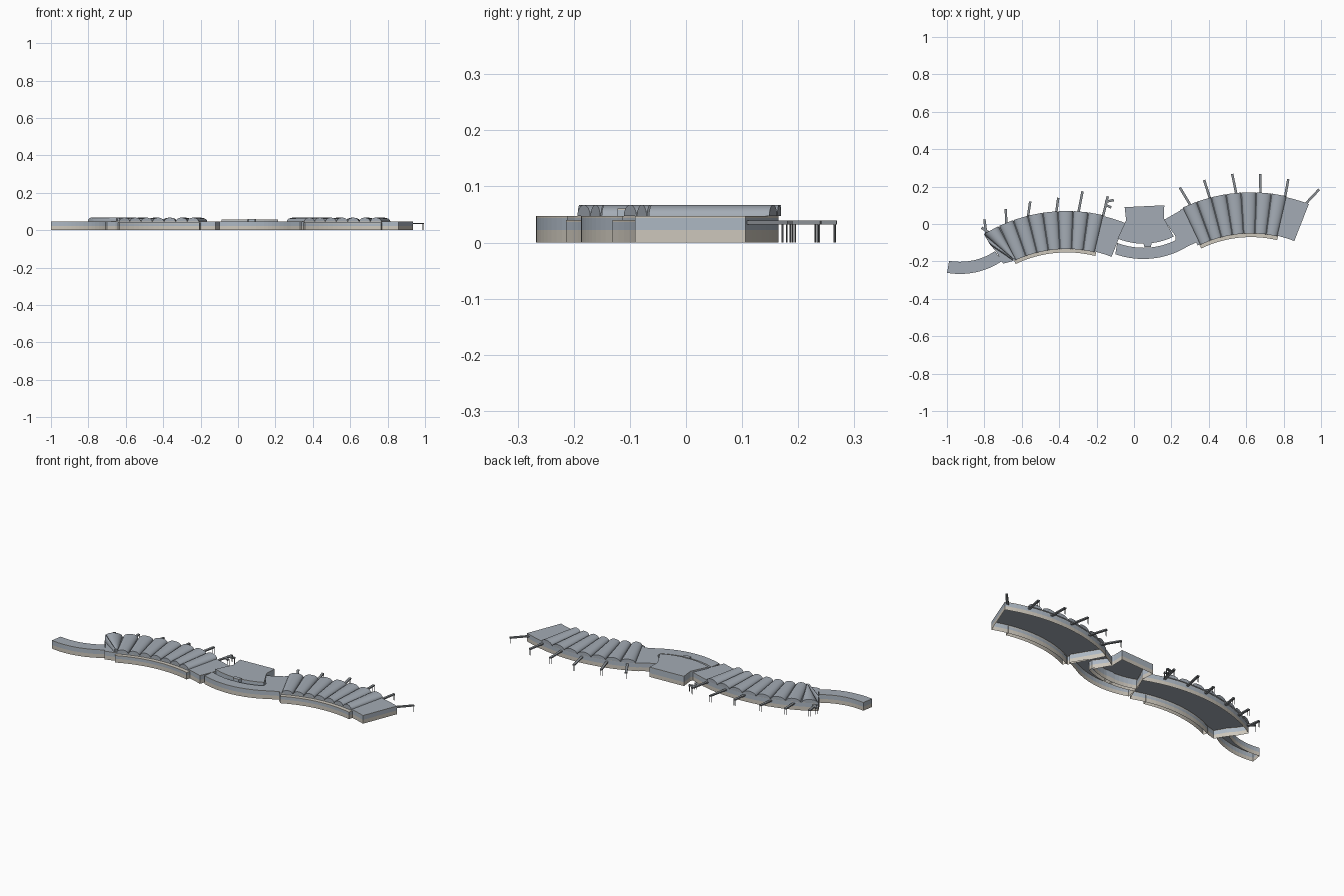
import bpy, bmesh, math
from mathutils import Vector

old = bpy.data.objects.get("Cube")
if old:
    bpy.data.objects.remove(old, do_unlink=True)


def material(name, rgb):
    m = bpy.data.materials.new(name)
    m.use_nodes = True
    m.diffuse_color = (*rgb, 1)
    m.node_tree.nodes["Principled BSDF"].inputs["Base Color"].default_value = (*rgb, 1)
    return m


ROOF = material("roof grey", (0.37, 0.41, 0.46))
STONE = material("pale stone", (0.61, 0.57, 0.50))
GLASS = material("window grey", (0.42, 0.48, 0.55))
TUNNEL = material("bridge grey", (0.26, 0.28, 0.30))
STEEL = material("dark steel", (0.15, 0.16, 0.17))
EAVES = 0.047


def finish(name, bm, mats):
    me = bpy.data.meshes.new(name)
    bm.to_mesh(me)
    bm.free()
    for m in mats:
        me.materials.append(m)
    ob = bpy.data.objects.new(name, me)
    bpy.context.collection.objects.link(ob)
    return ob


def arc(centre, r, a0, a1, n=16, side=1):
    """Points on an arc; angles in degrees from +y (side 1) or -y (side -1)."""
    pts = []
    for i in range(n + 1):
        a = math.radians(a0 + (a1 - a0) * i / n)
        pts.append((centre[0] + r * math.sin(a), centre[1] + side * r * math.cos(a)))
    return pts


def block(name, outline, top=EAVES, cap=0):
    """Open-bottomed building: stone base, window band, stone trim, flat top."""
    area = sum(p[0] * q[1] - q[0] * p[1] for p, q in zip(outline, outline[1:] + outline[:1]))
    if area < 0:
        outline = outline[::-1]
    bm = bmesh.new()
    levels = (0, 0.022, top - 0.003, top)
    rings = [[bm.verts.new((x, y, z)) for x, y in outline] for z in levels]
    n = len(outline)
    for low, high, kind in zip(rings, rings[1:], (1, 2, 1)):
        for i in range(n):
            j = (i + 1) % n
            bm.faces.new((low[i], low[j], high[j], high[i])).material_index = kind
    bm.faces.new(rings[-1]).material_index = cap
    return finish(name, bm, (ROOF, STONE, GLASS))


def vault(name, in0, in1, out0, out1, rise=0.02, n=12):
    """Barrel roof between two inner and two outer corners."""
    bm = bmesh.new()
    ends = []
    for p, q in ((in0, in1), (out0, out1)):
        p, q = Vector(p), Vector(q)
        ring = []
        for i in range(n + 1):
            t = math.pi * i / n
            c = p.lerp(q, (1 - math.cos(t)) / 2)
            ring.append(bm.verts.new((c.x, c.y, EAVES + rise * math.sin(t))))
        ends.append(ring)
    a, b = ends
    for i in range(n):
        bm.faces.new((a[i], a[i + 1], b[i + 1], b[i]))
    bm.faces.new(a)
    bm.faces.new(b)
    bmesh.ops.recalc_face_normals(bm, faces=bm.faces)
    ob = finish(name, bm, (ROOF,))
    bpy.ops.object.select_all(action='DESELECT')
    ob.select_set(True)
    bpy.context.view_layer.objects.active = ob
    bpy.ops.object.shade_smooth_by_angle(angle=math.radians(40))


def bar(bm, p, q, width, z0, z1, kind=0):
    """Box running from p to q in plan."""
    p, q = Vector(p), Vector(q)
    d = (q - p).normalized() * width / 2
    s = Vector((-d.y, d.x))
    corners = (p - s, q - s, q + s, p + s)
    lo = [bm.verts.new((c.x, c.y, z0)) for c in corners]
    hi = [bm.verts.new((c.x, c.y, z1)) for c in corners]
    faces = [bm.faces.new(lo[::-1]), bm.faces.new(hi)]
    for i in range(4):
        j = (i + 1) % 4
        faces.append(bm.faces.new((lo[i], lo[j], hi[j], hi[i])))
    for f in faces:
        f.material_index = kind


def bridge(name, root, tip):
    """Boarding bridge: tunnel and a pair of thin legs."""
    bm = bmesh.new()
    root, tip = Vector(root), Vector(tip)
    d = (tip - root).normalized()
    s = Vector((-d.y, d.x)) * 0.005
    bar(bm, root - d * 0.008, tip, 0.013, 0.032, 0.039)
    for side in (-1, 1):
        foot = tip - d * 0.003 + s * side
        bar(bm, foot - d * 0.001, foot + d * 0.001, 0.002, 0, 0.032, 1)
    finish(name, bm, (TUNNEL, STEEL))


def vault_row(name, centre, r_in, r_out, a0, a1, count):
    step = (a1 - a0) / count
    for i in range(count):
        lo, hi = a0 + step * (i + 0.02), a0 + step * (i + 0.98)
        inner, outer = arc(centre, r_in, lo, hi, 1), arc(centre, r_out, lo, hi, 1)
        vault(f"{name}_{i + 1}", *inner, *outer)


# East hall (the model's left)
EC = (0.625, -0.68)
block("left_hall", arc(EC, 0.845, -26.7, 21.5, 24) + arc(EC, 0.633, 21.5, -26.7, 24))
block("left_hall_ledge", arc(EC, 0.636, -25.8, 13.3) + arc(EC, 0.61, 13.3, -25.8), 0.04, 1)
vault_row("left_hall_vault", EC, 0.63, 0.85, -25.5, 13, 7)

# West hall with a fanned corner
WC = (-0.36, -0.785)
corner = [(-0.77, -0.11), (-0.735, -0.15), (-0.70, -0.212), (-0.655, -0.20)]
block("right_hall", arc(WC, 0.85, 21.5, -31.2, 26) + corner + arc(WC, 0.655, -25.5, 21.5, 24))
block("right_hall_ledge", arc(WC, 0.658, -25.5, 14) + arc(WC, 0.633, 14, -25.5), 0.04, 1)
vault_row("right_hall_vault", WC, 0.652, 0.855, -25, 13.3, 7)
fan_in = [(-0.633, -0.187), (-0.645, -0.187), (-0.65, -0.193)]
fan_out = arc(WC, 0.855, -25.3, -31.2, 1) + [(-0.765, -0.115)]
for i in range(2):
    vault(f"fan_vault_{i + 1}", fan_in[i], fan_in[i + 1], fan_out[i], fan_out[i + 1])

# Far curved wing
FC = (-0.93, 0.133)
block("far_wing", arc(FC, 0.40, -10, 34, 14, -1) + arc(FC, 0.335, 34, -10, 14, -1))

# Curved link between the halls
LC = (0.05, 0.263)
link = arc(LC, 0.45, -19.5, 31, 18, -1)
link += [(0.345, -0.092), (0.248, 0.072), (0.16, 0.022), (0.222, -0.065)]
block("link_corridor", link + arc(LC, 0.39, 26, -21, 18, -1))

# Central hall and its small entrance
hall = [(-0.05, 0.09), (0.162, 0.1), (0.16, 0.03), (0.213, -0.068)]
hall += arc(LC, 0.368, 26, -22, 12, -1) + [(-0.042, 0.02)]
block("central_hall", hall, 0.056)
block("central_entrance", [(0.05, -0.1), (0.095, -0.1), (0.09, -0.122), (0.055, -0.122)], 0.061)

# Boarding bridges, placed by angle along each outer wall
east = ((-22.5, 0.245, 0.195), (-15, 0.375, 0.235), (-5.3, 0.525, 0.268),
        (3.5, 0.675, 0.268), (12.5, 0.825, 0.24), (20.5, 0.99, 0.185))
west = ((-30.5, -0.80, 0.025), (-22.5, -0.685, 0.08), (-14.2, -0.555, 0.12),
        (-3.8, -0.405, 0.14), (4.2, -0.275, 0.175), (13.2, -0.14, 0.148))
for label, centre, spots in (("left", EC, east), ("right", WC, west)):
    for i, (a, x, y) in enumerate(spots):
        bridge(f"{label}_bridge_{i + 1}", arc(centre, 0.845, a, a, 1)[0], (x, y))
bridge("right_bridge_branch_inner", (-0.147, 0.12), (-0.108, 0.128))
bridge("right_bridge_branch_outer", (-0.147, 0.10), (-0.122, 0.088))
bridge("right_bridge_branch_west", (-0.785, -0.04), (-0.815, -0.02))
